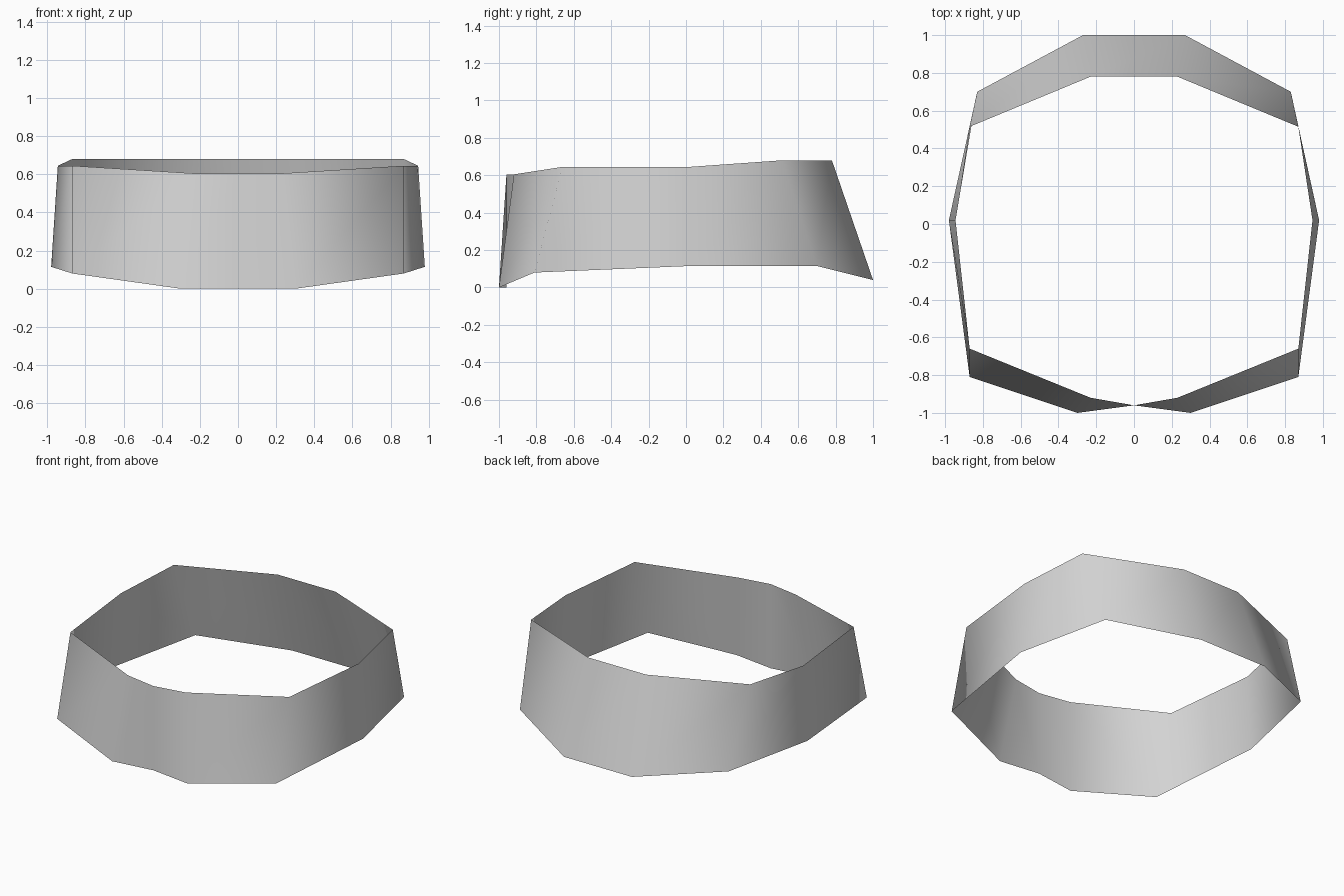
import bpy
import bmesh

if "Cube" in bpy.data.objects:
    bpy.data.objects.remove(bpy.data.objects["Cube"], do_unlink=True)

# Plain grey material
grey = bpy.data.materials.new("plain_grey")
grey.use_nodes = True
colour = (0.66, 0.66, 0.66, 1.0)
grey.diffuse_color = colour
grey.node_tree.nodes["Principled BSDF"].inputs["Base Color"].default_value = colour

# Left half of each rim, from the front centre round to the back
lower_half = [(0, -0.96, 0), (0.30, -1.0, 0), (0.87, -0.81, 0.08),
              (0.98, 0.02, 0.115), (0.83, 0.70, 0.115), (0.27, 1.0, 0.04)]
upper_half = [(0, -0.96, 0.605), (0.23, -0.92, 0.605), (0.87, -0.66, 0.645),
              (0.945, 0.02, 0.645), (0.87, 0.515, 0.68), (0.23, 0.78, 0.68)]


def full_rim(half):
    """Mirror a half rim across x, keeping the front centre point single."""
    return half + [(-x, y, z) for x, y, z in reversed(half[1:])]


# Open flared band: a single sheet between the two rims
bm = bmesh.new()
lower = [bm.verts.new(p) for p in full_rim(lower_half)]
upper = [bm.verts.new(p) for p in full_rim(upper_half)]
count = len(lower)
for i in range(count):
    j = (i + 1) % count
    face = bm.faces.new((lower[i], lower[j], upper[j], upper[i]))
    face.smooth = True

mesh = bpy.data.meshes.new("flared_band")
bm.to_mesh(mesh)
bm.free()
mesh.materials.append(grey)
band = bpy.data.objects.new("flared_band", mesh)
bpy.context.collection.objects.link(band)
